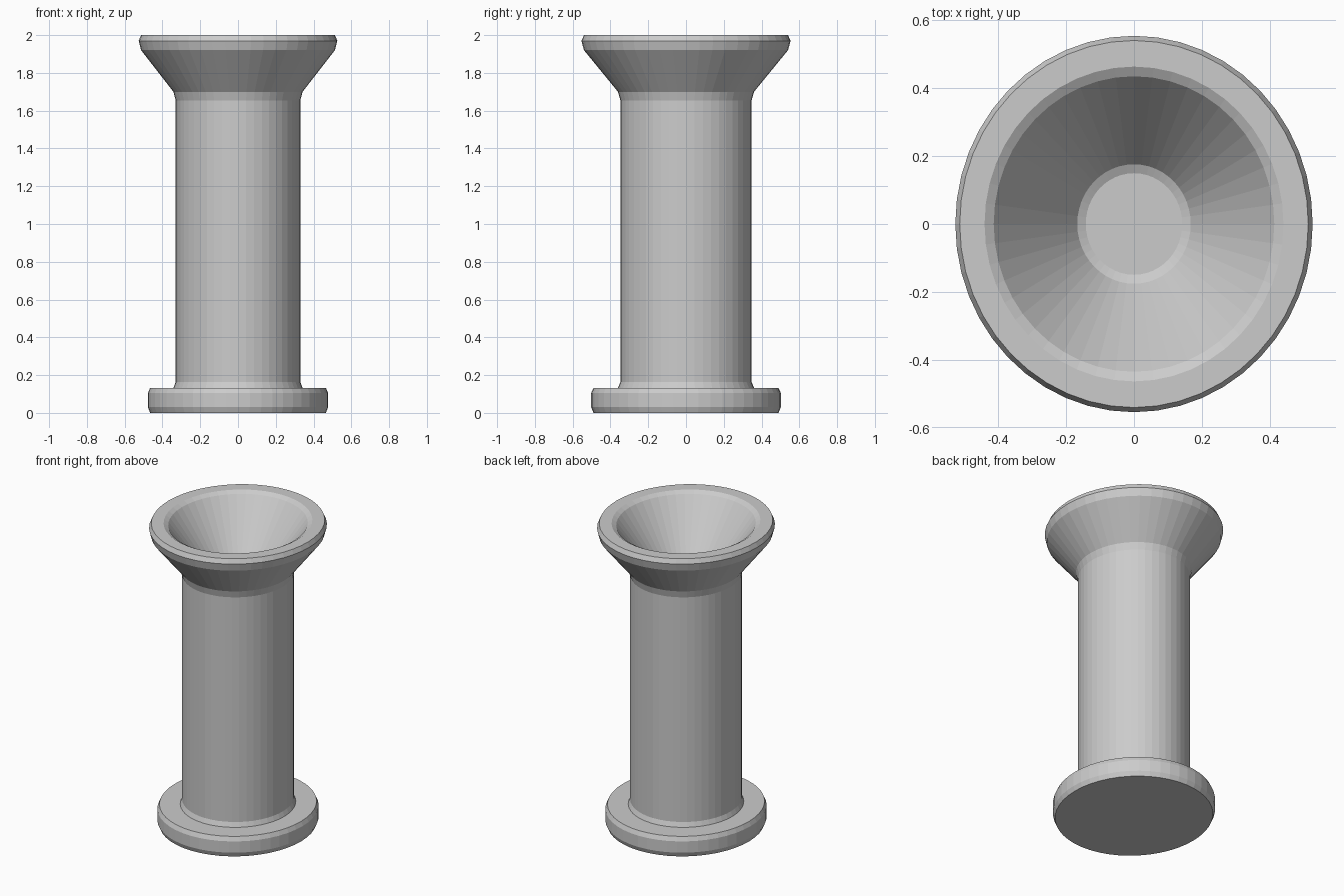
import bpy
import bmesh
from math import cos, sin, tau

SIDES = 48
Y_STRETCH = 1.053  # slightly oval in plan

cube = bpy.data.objects.get("Cube")
if cube:
    bpy.data.objects.remove(cube, do_unlink=True)

grey = bpy.data.materials.new("plain_grey")
grey.use_nodes = True
grey.diffuse_color = (0.6, 0.6, 0.6, 1)
grey.node_tree.nodes["Principled BSDF"].inputs["Base Color"].default_value = (0.6, 0.6, 0.6, 1)


def lathe(name, profile):
    """Spin (radius, height) points into a closed, flat-shaded oval solid."""
    bm = bmesh.new()
    rings = []
    for r, z in profile:
        rings.append([bm.verts.new((r * cos(tau * i / SIDES),
                                    r * Y_STRETCH * sin(tau * i / SIDES), z))
                      for i in range(SIDES)])
    for low, high in zip(rings, rings[1:]):
        for i in range(SIDES):
            j = (i + 1) % SIDES
            bm.faces.new((low[i], low[j], high[j], high[i]))
    bm.faces.new(rings[0][::-1])
    bm.faces.new(rings[-1])
    mesh = bpy.data.meshes.new(name)
    bm.to_mesh(mesh)
    bm.free()
    mesh.materials.append(grey)
    obj = bpy.data.objects.new(name, mesh)
    bpy.context.collection.objects.link(obj)
    return obj


base = [(0.465, 0), (0.477, 0.03), (0.477, 0.105), (0.465, 0.133)]
column = [(0.342, 0.133), (0.33, 0.163), (0.33, 1.655)]
flare = [(0.342, 1.70), (0.513, 1.92), (0.526, 1.97), (0.513, 2.0)]
funnel = [(0.44, 2.0), (0.413, 1.984), (0.167, 1.642), (0.142, 1.63)]

lathe("flared_pedestal", base + column + flare + funnel)
